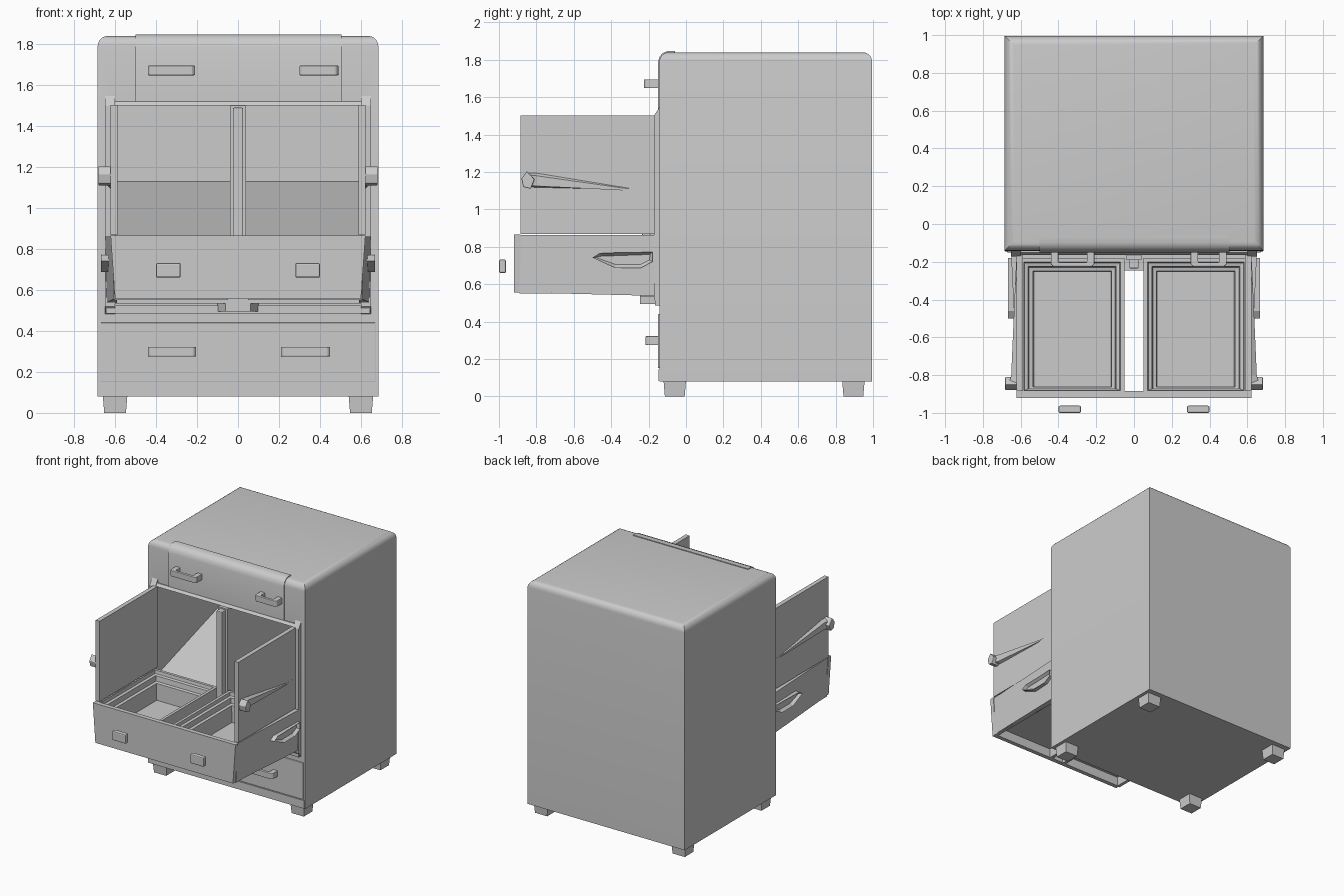
import bpy, bmesh
from mathutils import Vector

if "Cube" in bpy.data.objects:
    bpy.data.objects.remove(bpy.data.objects["Cube"])


def finish(name, bm, bevel=0.0, smooth=False):
    bmesh.ops.recalc_face_normals(bm, faces=bm.faces[:])
    me = bpy.data.meshes.new(name)
    bm.to_mesh(me)
    bm.free()
    ob = bpy.data.objects.new(name, me)
    bpy.context.collection.objects.link(ob)
    if bevel:
        m = ob.modifiers.new("bevel", 'BEVEL')
        m.width, m.segments = bevel, 2
    if smooth:
        bpy.ops.object.select_all(action='DESELECT')
        bpy.context.view_layer.objects.active = ob
        ob.select_set(True)
        bpy.ops.object.shade_smooth_by_angle()
    return ob


def skin(bm, rings):
    """Bridge equal-length rings of points and cap both ends."""
    vs = [[bm.verts.new(p) for p in r] for r in rings]
    n = len(vs[0])
    for a, b in zip(vs, vs[1:]):
        for i in range(n):
            j = (i + 1) % n
            bm.faces.new((a[i], a[j], b[j], b[i]))
    bm.faces.new(vs[0])
    bm.faces.new(vs[-1])


def box(name, x, y, z, bevel=0.0):
    bm = bmesh.new()
    skin(bm, [[(x[0], y[0], h), (x[1], y[0], h), (x[1], y[1], h), (x[0], y[1], h)] for h in z])
    return finish(name, bm, bevel)


def side_prism(name, x0, x1, yz, bevel=0.0, smooth=False):
    bm = bmesh.new()
    skin(bm, [[(x, y, z) for y, z in yz] for x in (x0, x1)])
    return finish(name, bm, bevel, smooth)


def plan_prism(name, z0, z1, xy, bevel=0.0):
    bm = bmesh.new()
    skin(bm, [[(x, y, z) for x, y in xy] for z in (z0, z1)])
    return finish(name, bm, bevel)


# Cabinet shell with rounded top edges
bm = bmesh.new()
skin(bm, [[(-.685, -.142, z), (.685, -.142, z), (.685, .995, z), (-.685, .995, z)] for z in (.08, 1.84)])
top = [e for e in bm.edges if all(v.co.z > 1 for v in e.verts)]
bmesh.ops.bevel(bm, geom=top, offset=.05, segments=5, profile=.5, affect='EDGES')
body = finish("cabinet_body", bm)

# Two deep compartments with sloping floors, cut out of the shell
for s in (1, -1):
    cut = side_prism("compartment_cutter", s * .04, s * .6,
                     [(-.3, .75), (.9, 1.13), (.9, 1.5), (-.3, 1.5)])
    cut.hide_render = True
    m = body.modifiers.new("compartment", 'BOOLEAN')
    m.object, m.operation, m.solver = cut, 'DIFFERENCE', 'EXACT'
    bpy.ops.object.select_all(action='DESELECT')
    bpy.context.view_layer.objects.active = body
    bpy.ops.object.modifier_apply(modifier=m.name)
    bpy.data.objects.remove(cut)
bpy.context.view_layer.objects.active = body
body.select_set(True)
bpy.ops.object.shade_smooth_by_angle()

# Tapered feet
for sx in (1, -1):
    for cy in (-.06, .895):
        bm = bmesh.new()
        skin(bm, [[(sx * .6 + a * r, cy + b * r, z) for a, b in ((-1, -1), (1, -1), (1, 1), (-1, 1))]
                  for r, z in ((.053, 0), (.06, .085))])
        finish("foot", bm)

# Closed drawer fronts and base rail
box("bottom_drawer_front", (-.672, .672), (-.15, -.13), (.152, .44), .004)
box("base_rail", (-.68, .68), (-.147, -.13), (.082, .145))
side_prism("top_drawer_front", -.5, .505,
           [(-.15, 1.52), (-.15, 1.785), (-.142, 1.815), (-.125, 1.836), (-.1, 1.846),
            (-.06, 1.846), (-.06, 1.52)], smooth=True)


# Bar handles, bent like a shallow staple
def handle(name, x0, x1, z0, z1, yf):
    t, yb = .022, -.145
    plan_prism(name, z0, z1, [(x0, yb), (x0, yf + .012), (x0 + .014, yf), (x1 - .014, yf),
                              (x1, yf + .012), (x1, yb), (x1 - .04, yb), (x1 - .04, yf + t),
                              (x0 + .04, yf + t), (x0 + .04, yb)], .004)


handle("top_handle_left", -.44, -.21, 1.648, 1.695, -.225)
handle("top_handle_right", .3, .49, 1.648, 1.695, -.225)
handle("bottom_handle_left", -.44, -.205, .275, .322, -.217)
handle("bottom_handle_right", .21, .45, .275, .322, -.217)

# Raised frame round the opening
for s in (1, -1):
    side_prism("frame_post", s * .6, s * .65,
               [(-.14, .48), (-.172, .52), (-.172, 1.5), (-.14, 1.55)])
side_prism("frame_head", -.64, .64, [(-.14, 1.5), (-.165, 1.5), (-.15, 1.52), (-.14, 1.52)])
box("frame_sill", (-.645, .645), (-.165, -.13), (.485, .525))
box("sill_ledge", (-.6, .6), (-.245, -.16), (.535, .555))
plan_prism("sill_catch", .495, .535, [(-.1, -.16), (-.06, -.245), (.06, -.245), (.1, -.16)])

# Centre post
box("centre_post", (-.04, .04), (-.19, -.13), (.53, 1.5))
box("centre_post_moulding", (-.025, .025), (-.235, -.18), (.56, 1.49), .006)

# Pulled-out drawer: front panel
bm = bmesh.new()
skin(bm, [[(-w, -.92, z), (w, -.92, z), (w, -.885, z), (-w, -.885, z)]
          for w, z in ((.6, .555), (.622, .865))])
finish("open_drawer_front", bm)

for s in (1, -1):
    # Stepped tray, lofted from the recessed underside over the rim to the floor
    bm = bmesh.new()
    rings = [(.06, .62), (.03, .62), (.025, .55), (0, .55), (0, .86), (.022, .86),
             (.026, .835), (.045, .83), (.05, .79), (.07, .785), (.075, .655)]
    skin(bm, [[(s * x, y, z) for x, y in ((.05 + d, -.89 + d * .4), (.605 - d, -.89 + d * .4),
                                          (.605 - d, -.18 - d), (.05 + d, -.18 - d))]
              for d, z in rings])
    finish("drawer_tray", bm)
    # Drawer side flaring outward towards the cabinet
    bm = bmesh.new()
    skin(bm, [[(s * .59, y, z0), (s * x, y, z0), (s * (x + .01), y, .862), (s * .59, y, .862)]
              for y, x, z0 in ((-.887, .605, .556), (-.17, .64, .538))])
    finish("drawer_side", bm)
    # Hexagonal side grip with a sunken centre
    bm = bmesh.new()
    grip = [(-.5, .742), (-.46, .767), (-.18, .772), (-.18, .72), (-.24, .688), (-.38, .688)]
    skin(bm, [[(s * x, y, z) for y, z in grip] for x in (.615, .668)])
    bm.normal_update()
    outer = max(bm.faces, key=lambda f: s * f.calc_center_median().x)
    bmesh.ops.inset_region(bm, faces=[outer], thickness=.018)
    bmesh.ops.translate(bm, verts=outer.verts[:], vec=Vector((-s * .022, 0, 0)))
    finish("drawer_side_grip", bm)
    # Pull floating in front of the drawer
    box("drawer_pull", sorted((s * .28, s * .4)), (-1.0, -.962), (.66, .732), .008)

    # Open door with a long tapered pull
    box("open_door", sorted((s * .588, s * .622)), (-.885, -.165), (.868, 1.502))
    bm = bmesh.new()
    skin(bm, [[(s * .61, y, z0), (s * x, y, z0 + .01), (s * x, y, z1 - .02), (s * .61, y, z1)]
              for y, x, z0, z1 in ((-.2, .624, 1.1, 1.115), (-.8, .65, 1.115, 1.2),
                                   (-.85, .662, 1.12, 1.2))])
    finish("door_pull_wedge", bm)
    side_prism("door_pull_knob", s * .62, s * .682,
               [(-.87, 1.12), (-.88, 1.165), (-.85, 1.205), (-.81, 1.16), (-.83, 1.11)], .004)
